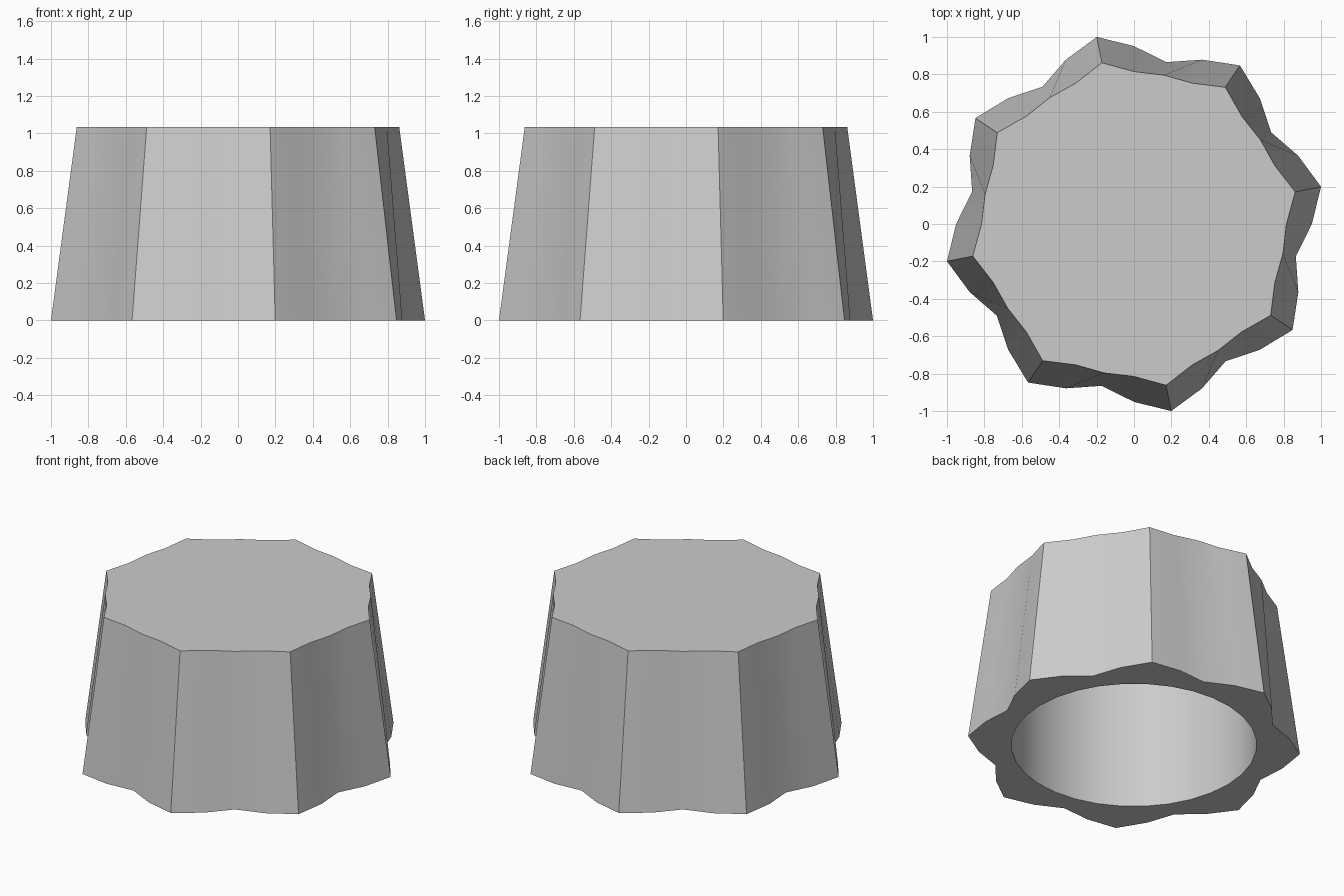
import bpy
import bmesh
from math import cos, sin, radians, tau

cube = bpy.data.objects.get("Cube")
if cube:
    bpy.data.objects.remove(cube, do_unlink=True)

FLUTES = 8
STEPS = 4                 # profile points per flute: ridge, slope, valley, slope
SIDES = FLUTES * STEPS
HEIGHT = 1.033
BORE_RADIUS = 0.75
BORE_DEPTH = 0.93

grey = bpy.data.materials.new("light_grey")
grey.use_nodes = True
colour = (0.6, 0.6, 0.6, 1)
grey.diffuse_color = colour
grey.node_tree.nodes["Principled BSDF"].inputs["Base Color"].default_value = colour

bm = bmesh.new()


def ring(radii, z):
    """Closed loop of vertices whose radius repeats the given pattern."""
    verts = []
    for i in range(SIDES):
        a = tau * i / SIDES + radians(11.25)
        r = radii[i % len(radii)]
        verts.append(bm.verts.new((r * cos(a), r * sin(a), z)))
    return verts


def bridge(lower, upper):
    for i in range(SIDES):
        j = (i + 1) % SIDES
        bm.faces.new((lower[i], lower[j], upper[j], upper[i]))


# Fluted outer wall, flatter flutes at the top
outer_top = ring((0.879, 0.815, 0.812, 0.815), HEIGHT)
outer_base = ring((1.0196, 0.951, 0.882, 0.951), 0)

# Round bore open at the bottom
bore_base = ring((BORE_RADIUS,), 0)
bore_top = ring((BORE_RADIUS,), BORE_DEPTH)

bridge(outer_base, outer_top)
bridge(bore_base, outer_base)
bridge(bore_top, bore_base)
bm.faces.new(outer_top)
bm.faces.new(bore_top)
bmesh.ops.recalc_face_normals(bm, faces=bm.faces[:])

mesh = bpy.data.meshes.new("fluted_cap")
bm.to_mesh(mesh)
bm.free()
mesh.materials.append(grey)
cap = bpy.data.objects.new("fluted_cap", mesh)
bpy.context.collection.objects.link(cap)

# Smooth flutes and bore, crisp ridges and rims
bpy.ops.object.select_all(action="DESELECT")
cap.select_set(True)
bpy.context.view_layer.objects.active = cap
bpy.ops.object.shade_smooth_by_angle(angle=radians(40))
